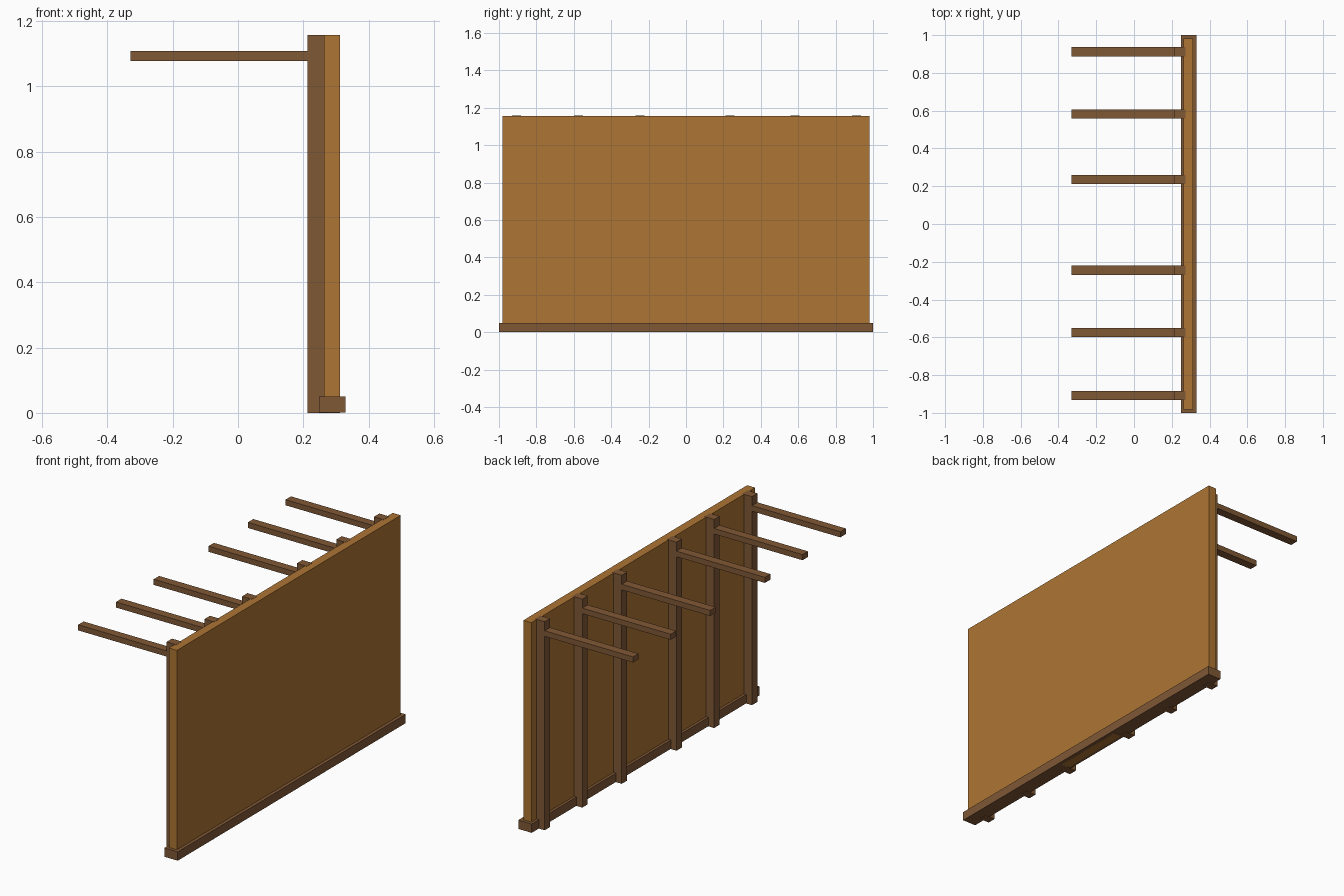
import bpy
import bmesh
from mathutils import Vector

cube = bpy.data.objects.get("Cube")
if cube:
    bpy.data.objects.remove(cube, do_unlink=True)


def make_material(name, colour):
    mat = bpy.data.materials.new(name)
    mat.use_nodes = True
    mat.diffuse_color = colour
    bsdf = next(n for n in mat.node_tree.nodes if n.type == 'BSDF_PRINCIPLED')
    bsdf.inputs["Base Color"].default_value = colour
    return mat


def box(name, low, high, mat):
    """Flat-faced box between two opposite corners."""
    low, high = Vector(low), Vector(high)
    bm = bmesh.new()
    bmesh.ops.create_cube(bm, size=1)
    bmesh.ops.scale(bm, vec=high - low, verts=bm.verts)
    mesh = bpy.data.meshes.new(name)
    bm.to_mesh(mesh)
    bm.free()
    mesh.materials.append(mat)
    obj = bpy.data.objects.new(name, mesh)
    obj.location = (low + high) / 2
    bpy.context.collection.objects.link(obj)
    return obj


orange_wood = make_material("orange wood", (0.423, 0.178, 0.034, 1))
brown_wood = make_material("brown wood", (0.216, 0.098, 0.036, 1))

# Wall panel standing on its sill
box("wall_panel", (0.263, -0.982, 0.02), (0.312, 0.982, 1.157), orange_wood)
box("base_sill", (0.248, -1.0, 0.001), (0.33, 1.0, 0.05), brown_wood)

# Panel underside showing through the sill between the middle posts
box("panel_underside", (0.263, -0.22, 0.0), (0.312, 0.21, 0.004), orange_wood)

# Six posts, each carrying a horizontal arm
half = 0.024
for i, y in enumerate((-0.907, -0.575, -0.245, 0.236, 0.582, 0.912), 1):
    box(f"post_{i}", (0.213, y - half, 0.0), (0.273, y + half, 1.158), brown_wood)
    box(f"arm_{i}", (-0.33, y - half, 1.077), (0.215, y + half, 1.108), brown_wood)
